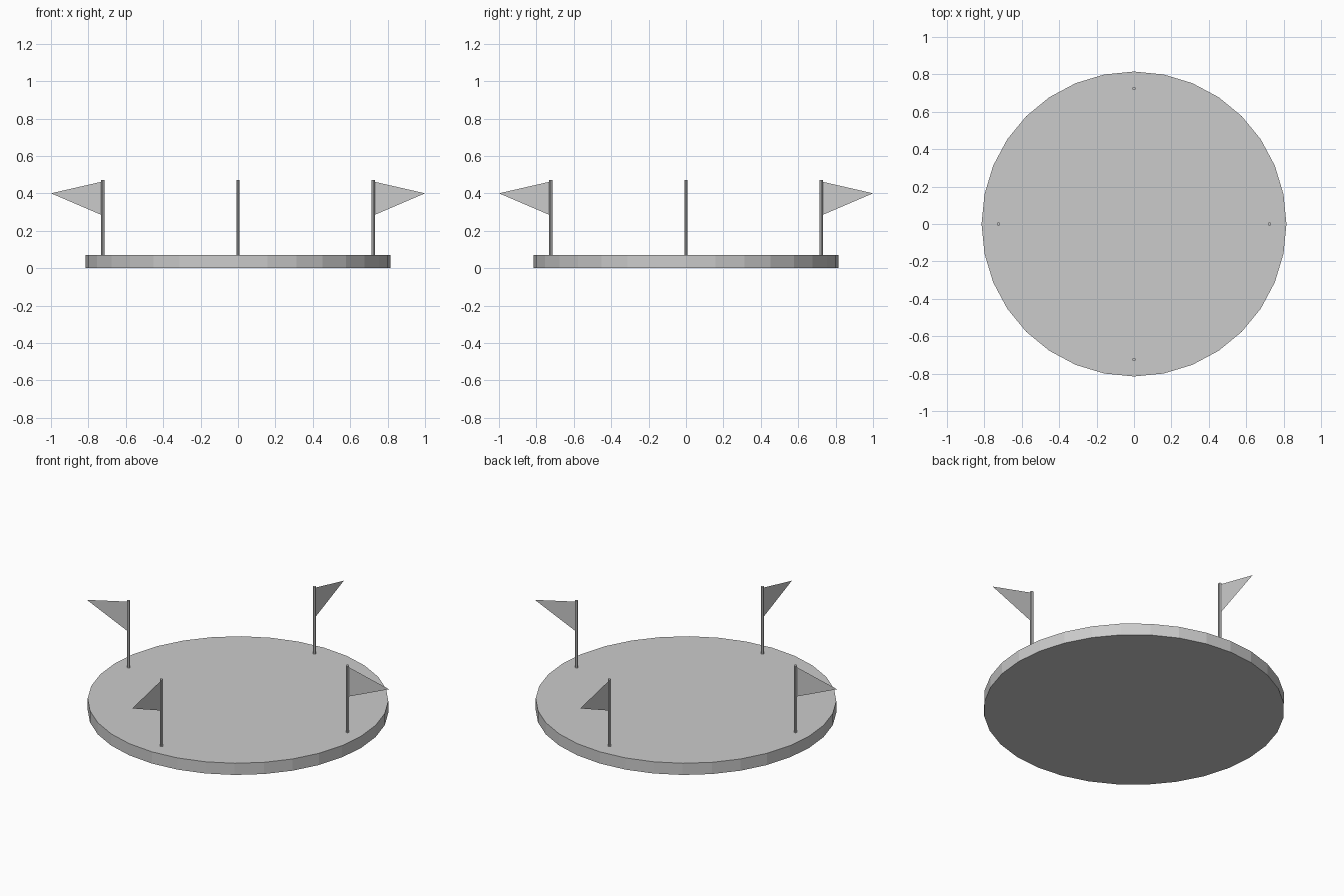
import bpy
from math import pi
from mathutils import Matrix

if "Cube" in bpy.data.objects:
    bpy.data.objects.remove(bpy.data.objects["Cube"])

# Round base disc
bpy.ops.mesh.primitive_cylinder_add(vertices=32, radius=0.815, depth=0.07, location=(0, 0, 0.035))
bpy.context.object.name = "base_disc"


def pole_with_pennant(i):
    turn = Matrix.Rotation(i * pi / 2, 4, 'Z')
    # Thin pole
    bpy.ops.mesh.primitive_cylinder_add(vertices=8, radius=0.009, depth=0.405,
                                        location=turn @ Matrix.Translation((0.724, 0, 0.2675)).to_translation())
    pole = bpy.context.object
    pole.name = f"pole_{i + 1}"
    # Flat triangular pennant pointing outward
    mesh = bpy.data.meshes.new(f"pennant_{i + 1}")
    mesh.from_pydata([(0.72, 0, 0.28), (1.0, 0, 0.40), (0.72, 0, 0.464)], [], [(0, 1, 2)])
    mesh.transform(turn)
    bpy.context.collection.objects.link(bpy.data.objects.new(f"pennant_{i + 1}", mesh))


for i in range(4):
    pole_with_pennant(i)
